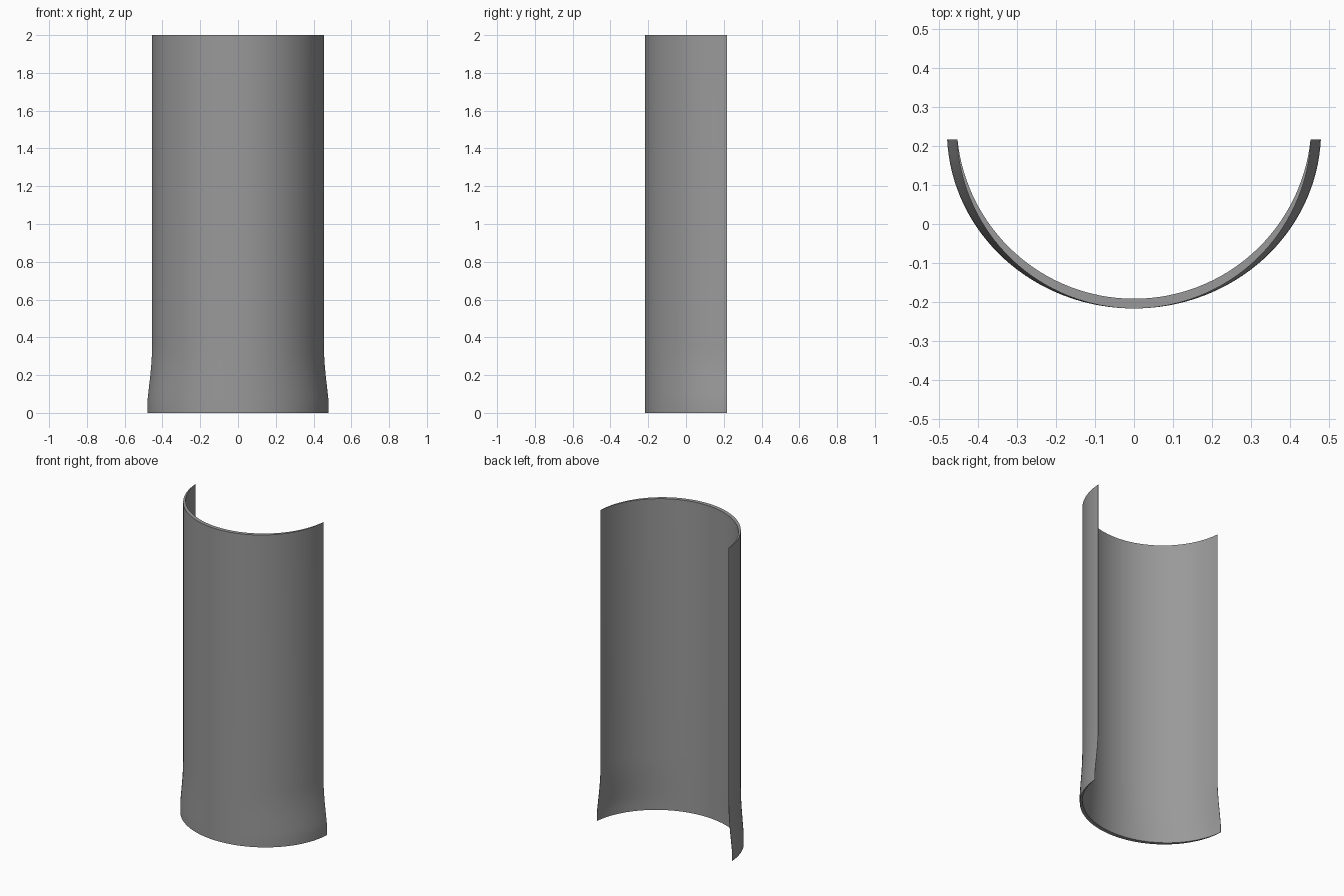
import bpy, bmesh, math

if "Cube" in bpy.data.objects:
    bpy.data.objects.remove(bpy.data.objects["Cube"])

HALF_W, Y_END = 0.455, 0.217
SEGMENTS = 64
# (height, width scale): slight sideways flare near the foot
PROFILE = [(0.0, 1.055), (0.05, 1.055), (0.08, 1.050), (0.12, 1.040), (0.16, 1.030),
           (0.20, 1.020), (0.25, 1.010), (0.30, 1.003), (0.36, 1.0), (2.0, 1.0)]


def arc(y_front, half_w):
    """Circular arc from left end, through the front middle, to right end."""
    h = Y_END - y_front
    r = (half_w ** 2 + h ** 2) / (2 * h)
    cy = y_front + r
    a = math.atan2(half_w, cy - Y_END)
    return [(r * math.sin(t), cy - r * math.cos(t))
            for t in (-a + 2 * a * i / SEGMENTS for i in range(SEGMENTS + 1))]


# Closed crescent section: thick at the front, thin at the side edges
section = arc(-Y_END, HALF_W) + arc(-Y_END + 0.025, HALF_W - 0.0015)[::-1]

# Loft the section up the flare profile
bm = bmesh.new()
rings = [[bm.verts.new((x * s, y, z)) for x, y in section] for z, s in PROFILE]
n = len(section)
for low, high in zip(rings, rings[1:]):
    for i in range(n):
        j = (i + 1) % n
        bm.faces.new((low[i], low[j], high[j], high[i]))

# Top and bottom rims as quad strips
for ring in (rings[0], rings[-1]):
    for i in range(SEGMENTS):
        bm.faces.new((ring[i], ring[i + 1], ring[n - 2 - i], ring[n - 1 - i]))
bmesh.ops.recalc_face_normals(bm, faces=bm.faces)

mesh = bpy.data.meshes.new("curved_panel")
bm.to_mesh(mesh)
bm.free()
panel = bpy.data.objects.new("curved_panel", mesh)
bpy.context.collection.objects.link(panel)

# Dark grey surface
grey = bpy.data.materials.new("dark_grey")
grey.diffuse_color = (0.32, 0.32, 0.32, 1)
grey.use_nodes = True
grey.node_tree.nodes["Principled BSDF"].inputs["Base Color"].default_value = grey.diffuse_color
mesh.materials.append(grey)

# Smooth shading with crisp rims
bpy.context.view_layer.objects.active = panel
panel.select_set(True)
bpy.ops.object.shade_smooth_by_angle(angle=math.radians(30))
